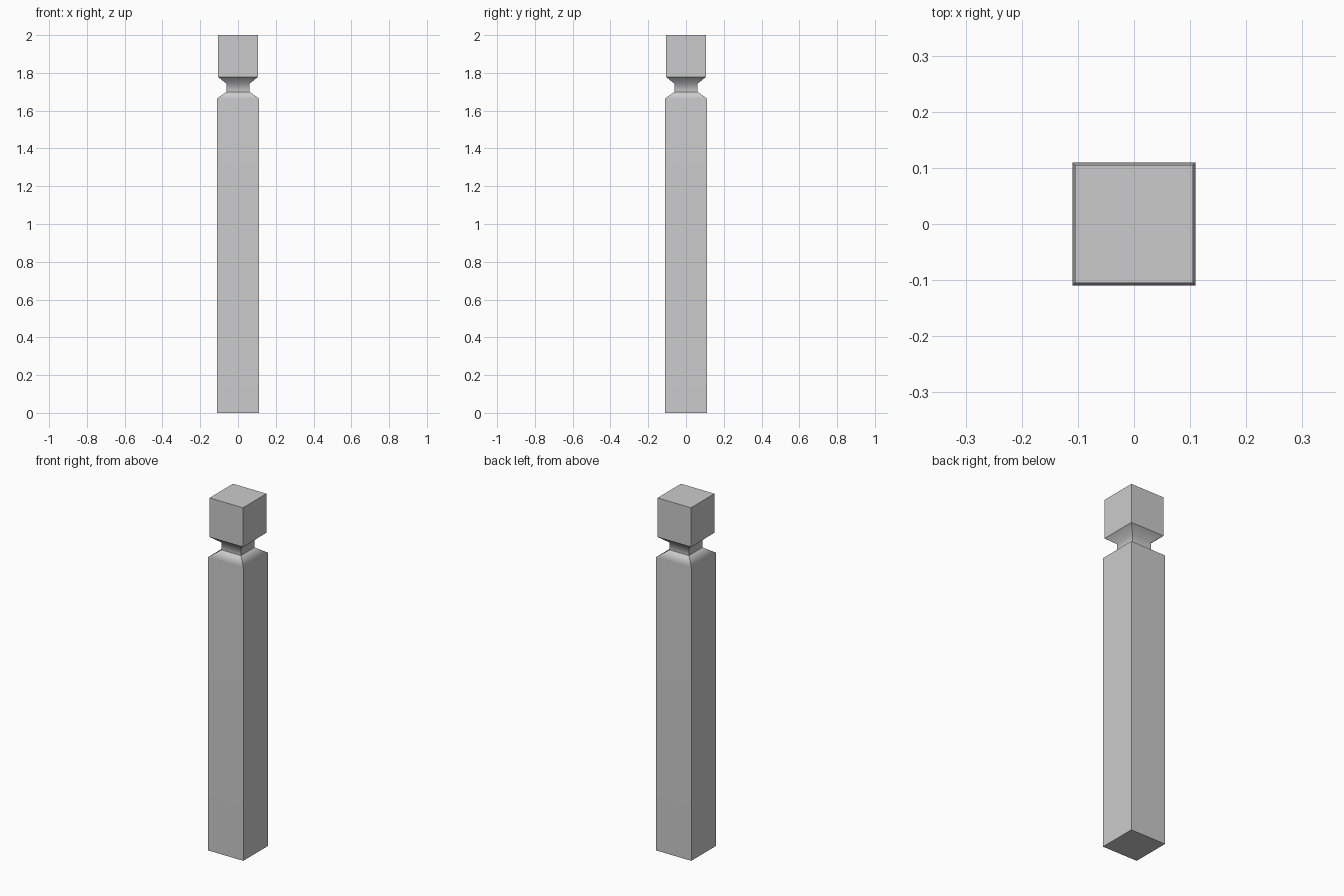
import bpy, bmesh

if "Cube" in bpy.data.objects:
    bpy.data.objects.remove(bpy.data.objects["Cube"])

# Square post profile: (half width, height, ring edge is sharp)
PROFILE = [
    (0.11, 0.0, True),      # foot
    (0.11, 1.665, False),   # shoulder
    (0.061, 1.70, True),    # neck bottom
    (0.061, 1.742, False),  # neck top
    (0.105, 1.778, True),   # head bottom
    (0.105, 2.0, True),     # head top
]
CORNERS = [(-1, -1), (1, -1), (1, 1), (-1, 1)]

bm = bmesh.new()
rings = [[bm.verts.new((x * w, y * w, z)) for x, y in CORNERS] for w, z, _ in PROFILE]

# Side faces and end caps
for low, high in zip(rings, rings[1:]):
    for i in range(4):
        j = (i + 1) % 4
        bm.faces.new((low[i], low[j], high[j], high[i]))
bm.faces.new(rings[0][::-1])
bm.faces.new(rings[-1])

# Corners are always sharp, rings follow the profile
for edge in bm.edges:
    edge.smooth = False
for ring, (_, _, sharp) in zip(rings, PROFILE):
    for i in range(4):
        bm.edges.get((ring[i], ring[(i + 1) % 4])).smooth = not sharp
for face in bm.faces:
    face.smooth = True

mesh = bpy.data.meshes.new("fence_post")
bm.to_mesh(mesh)
bm.free()
post = bpy.data.objects.new("fence_post", mesh)
bpy.context.collection.objects.link(post)

# Keep the large faces flat while the neck shades softly
weighted = post.modifiers.new("weighted_normals", 'WEIGHTED_NORMAL')
weighted.keep_sharp = True
